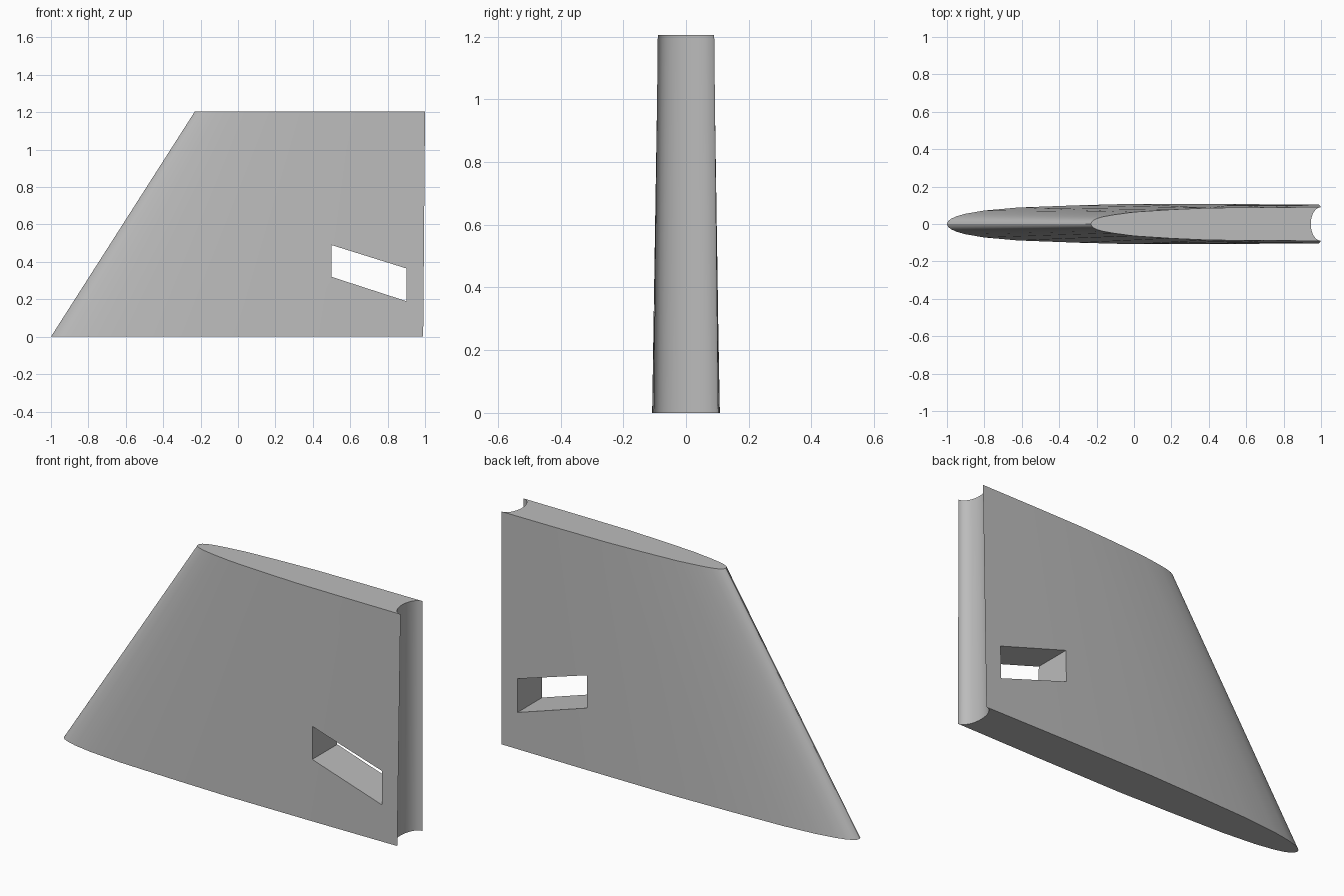
import bpy, bmesh, math

if "Cube" in bpy.data.objects:
    bpy.data.objects.remove(bpy.data.objects["Cube"])

grey = bpy.data.materials.new("light grey")
grey.use_nodes = True
grey.diffuse_color = (0.5, 0.5, 0.5, 1)
grey.node_tree.nodes["Principled BSDF"].inputs["Base Color"].default_value = (0.5, 0.5, 0.5, 1)


def loft(name, sections):
    """Closed solid through matching rings of points."""
    bm = bmesh.new()
    rings = [[bm.verts.new(p) for p in s] for s in sections]
    n = len(rings[0])
    for a, b in zip(rings, rings[1:]):
        for i in range(n):
            j = (i + 1) % n
            bm.faces.new((a[i], a[j], b[j], b[i]))
    bm.faces.new(rings[0])
    bm.faces.new(rings[-1])
    bmesh.ops.recalc_face_normals(bm, faces=bm.faces)
    mesh = bpy.data.meshes.new(name)
    bm.to_mesh(mesh)
    bm.free()
    obj = bpy.data.objects.new(name, mesh)
    bpy.context.collection.objects.link(obj)
    mesh.materials.append(grey)
    return obj


def fin_section(half, tail, z):
    """Rounded nose, nearly flat flanks, hollow semicircular tail."""
    steps = 16
    arc = []
    for i in range(1, steps):
        t = math.pi * i / steps
        arc.append((tail - 0.055 * math.sin(t), half[-1][1] * math.cos(t), z))
    left = [(x, y, z) for x, y in half]
    right = [(x, -y, z) for x, y in reversed(half[1:])]
    return left + arc + right


# Fin body: half outlines from nose to tail
root = [(-1, 0), (-0.995, 0.014), (-0.98, 0.027), (-0.95, 0.041), (-0.9, 0.055),
        (-0.8, 0.072), (-0.62, 0.088), (-0.3, 0.1), (0, 0.108), (0.5, 0.107), (0.99, 0.103)]
tip = [(-0.23, 0), (-0.227, 0.01), (-0.219, 0.019), (-0.2, 0.029), (-0.17, 0.038),
       (-0.11, 0.049), (0, 0.064), (0.2, 0.077), (0.4, 0.086), (0.7, 0.089), (1, 0.09)]
fin = loft("fin", [fin_section(root, 0.99, 0), fin_section(tip, 1, 1.205)])

# Slanted slot cut straight through the fin
slot = [(0.5, 0.32), (0.9, 0.19), (0.9, 0.365), (0.5, 0.49)]
cutter = loft("slot_cutter", [[(x, y, z) for x, z in slot] for y in (-0.3, 0.3)])
cutter.hide_render = True
cut = fin.modifiers.new("slot", "BOOLEAN")
cut.operation = "DIFFERENCE"
cut.solver = "EXACT"
cut.object = cutter

for o in bpy.context.selected_objects:
    o.select_set(False)
fin.select_set(True)
bpy.context.view_layer.objects.active = fin
bpy.ops.object.modifier_apply(modifier="slot")
bpy.data.objects.remove(cutter)
bpy.ops.object.shade_smooth_by_angle(angle=math.radians(30))
